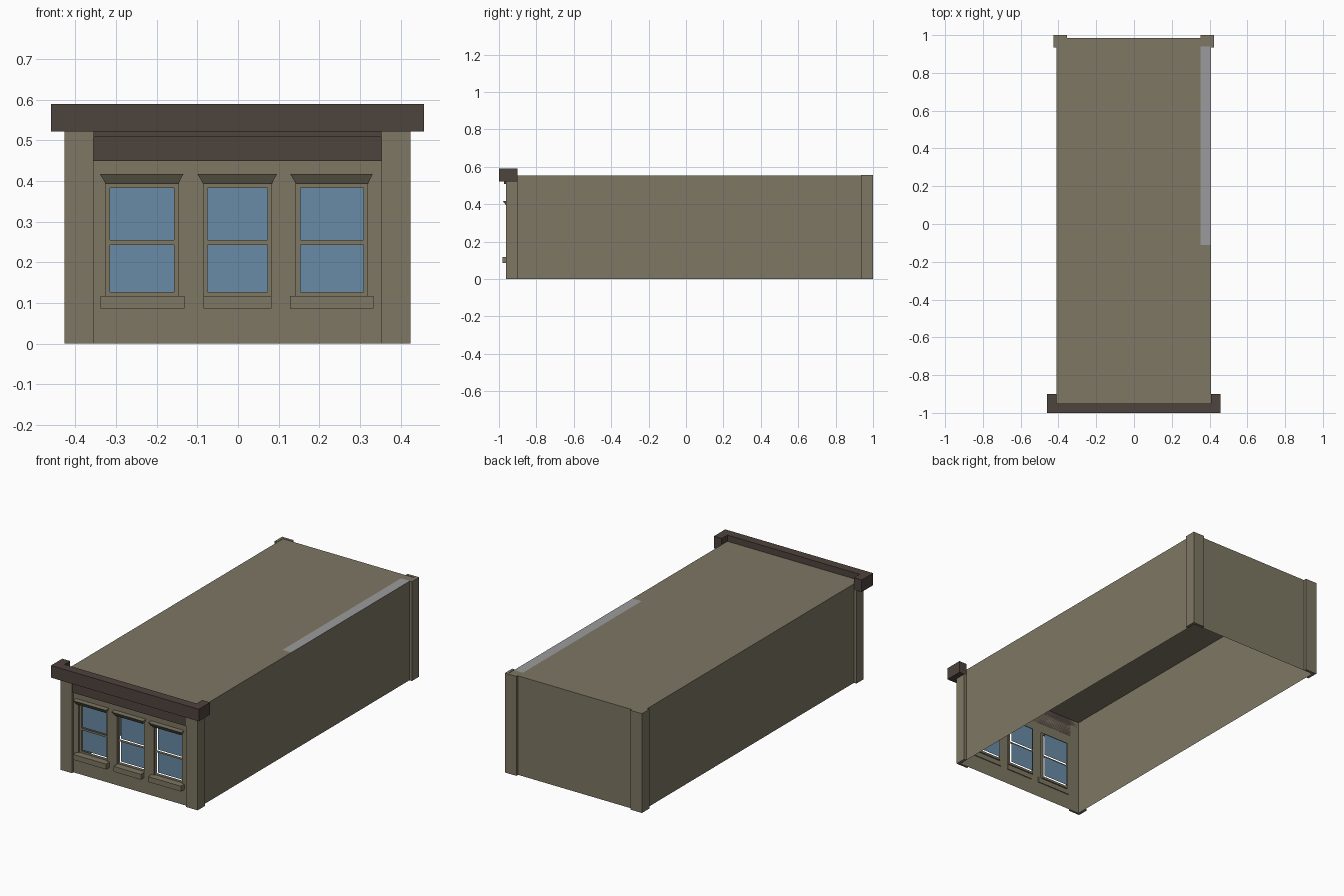
import bpy, bmesh

cube = bpy.data.objects.get("Cube")
if cube:
    bpy.data.objects.remove(cube, do_unlink=True)


def material(name, rgb):
    m = bpy.data.materials.new(name)
    m.use_nodes = True
    m.diffuse_color = (*rgb, 1)
    m.node_tree.nodes["Principled BSDF"].inputs["Base Color"].default_value = (*rgb, 1)
    return m


STONE = material("tan_stone", (0.205, 0.184, 0.125))
TRIM = material("dark_brown_trim", (0.076, 0.056, 0.047))
GLASS = material("blue_glass", (0.138, 0.258, 0.381))
GREY = material("grey_roof_strip", (0.33, 0.33, 0.34))

CX = -0.0015                      # middle of the building
HALF = 0.41                       # half width of the shell
FRONT, BACK, ROOF = -0.95, 0.985, 0.555
PIL_IN, PIL_OUT = 0.354, 0.4255   # corner pier, inner and outer edge


def finish(name, bm, *mats):
    bmesh.ops.remove_doubles(bm, verts=bm.verts, dist=0.0001)
    bmesh.ops.recalc_face_normals(bm, faces=bm.faces)
    me = bpy.data.meshes.new(name)
    bm.to_mesh(me)
    bm.free()
    for m in mats:
        me.materials.append(m)
    ob = bpy.data.objects.new(name, me)
    bpy.context.collection.objects.link(ob)
    return ob


def quad(bm, pts):
    return bm.faces.new([bm.verts.new(p) for p in pts])


def rect_xz(bm, x0, x1, z0, z1, y):
    return quad(bm, [(x0, y, z0), (x1, y, z0), (x1, y, z1), (x0, y, z1)])


def loft(name, bottom, top, z0, z1, mat):
    """Solid between two matching outlines at two heights."""
    bm = bmesh.new()
    lo = [bm.verts.new((x, y, z0)) for x, y in bottom]
    hi = [bm.verts.new((x, y, z1)) for x, y in top]
    bm.faces.new(lo)
    bm.faces.new(hi)
    n = len(lo)
    for i in range(n):
        j = (i + 1) % n
        bm.faces.new((lo[i], lo[j], hi[j], hi[i]))
    return finish(name, bm, mat)


def outline(x0, x1, y0, y1):
    return [(x0, y0), (x1, y0), (x1, y1), (x0, y1)]


def box(name, x0, x1, y0, y1, z0, z1, mat):
    o = outline(x0, x1, y0, y1)
    return loft(name, o, o, z0, z1, mat)


def pairs(values):
    return zip(values, values[1:])


# Side and back walls, open underneath
L, R = CX - HALF, CX + HALF
bm = bmesh.new()
for x in (L, R):
    quad(bm, [(x, FRONT, 0), (x, BACK, 0), (x, BACK, ROOF), (x, FRONT, ROOF)])
rect_xz(bm, L, R, 0, ROOF, BACK)
finish("side_and_back_walls", bm, STONE)

# Roof with a grey strip along the left edge
bm = bmesh.new()
for x0, x1 in pairs([L, 0.353, R]):
    for y0, y1 in pairs([FRONT, -0.11, 0.94, BACK]):
        f = quad(bm, [(x0, y0, ROOF), (x1, y0, ROOF), (x1, y1, ROOF), (x0, y1, ROOF)])
        f.material_index = int(x0 > 0 and y0 == -0.11)
finish("roof", bm, STONE, GREY)

# Front wall with three openings: (name, opening edges, sill edges)
WINDOWS = [
    ("right", -0.325, -0.147, -0.338, -0.132),
    ("middle", -0.085, 0.083, -0.085, 0.083),
    ("left", 0.143, 0.319, 0.128, 0.333),
]
Z0, Z1, RAIL0, RAIL1 = 0.115, 0.393, 0.243, 0.255
xs = [L] + [x for w in WINDOWS for x in w[1:3]] + [R]
bm = bmesh.new()
for i, (x0, x1) in enumerate(pairs(xs)):
    for j, (z0, z1) in enumerate(pairs([0, Z0, Z1, ROOF])):
        if not (i % 2 and j == 1):
            rect_xz(bm, x0, x1, z0, z1, FRONT)
finish("front_wall", bm, STONE)

REVEAL, RIM = FRONT + 0.012, 0.0105
for name, x0, x1, s0, s1 in WINDOWS:
    # Reveal, rim and meeting rail
    a, b, c, d = x0 + RIM, x1 - RIM, Z0 + 0.012, Z1 - RIM
    bm = bmesh.new()
    for x in (x0, x1):
        quad(bm, [(x, FRONT, Z0), (x, REVEAL, Z0), (x, REVEAL, Z1), (x, FRONT, Z1)])
    for z in (Z0, Z1):
        quad(bm, [(x0, FRONT, z), (x1, FRONT, z), (x1, REVEAL, z), (x0, REVEAL, z)])
    for p, q, r, s in ((x0, a, Z0, Z1), (b, x1, Z0, Z1), (a, b, Z0, c),
                       (a, b, d, Z1), (a, b, RAIL0, RAIL1)):
        rect_xz(bm, p, q, r, s, REVEAL)
    finish(name + "_window_frame", bm, STONE)

    # Two panes set back behind the frame
    bm = bmesh.new()
    rect_xz(bm, a, b, RAIL1, d, REVEAL + 0.01)
    rect_xz(bm, a, b, c, RAIL0, REVEAL + 0.01)
    finish(name + "_window_panes", bm, GLASS)

    # Sill and flared hood
    box(name + "_window_sill", s0, s1, -0.98, FRONT + 0.005, 0.087, 0.117, STONE)
    loft(name + "_window_hood", outline(x0, x1, -0.962, FRONT),
         outline(x0 - 0.015, x1 + 0.013, -0.98, FRONT), Z1, 0.418, STONE)

# Corner piers wrapping the shell
for side, s in (("right", -1), ("left", 1)):
    for end, wall, out, inner, top in (("front", FRONT, -0.963, -0.9, 0.522),
                                       ("back", BACK, 1.0, 0.935, ROOF + 0.002)):
        corner = [(PIL_IN, out), (PIL_OUT, out), (PIL_OUT, inner),
                  (HALF, inner), (HALF, wall), (PIL_IN, wall)]
        corner = [(CX + s * x, y) for x, y in corner]
        loft(f"{end}_{side}_pier", corner, corner, 0, top, STONE)

# Frieze, bed moulding and cornice with short returns
box("frieze", CX - PIL_IN, CX + PIL_IN, -0.958, FRONT, 0.45, 0.508, TRIM)
box("bed_moulding", CX - PIL_IN, CX + PIL_IN, -0.972, FRONT, 0.508, 0.522, TRIM)
EDGE = 0.4585
half = [(EDGE, -1.0), (EDGE, -0.9), (HALF, -0.9), (HALF, FRONT)]
u_shape = [(CX + x, y) for x, y in half] + [(CX - x, y) for x, y in reversed(half)]
loft("cornice", u_shape, u_shape, 0.522, 0.59, TRIM)
